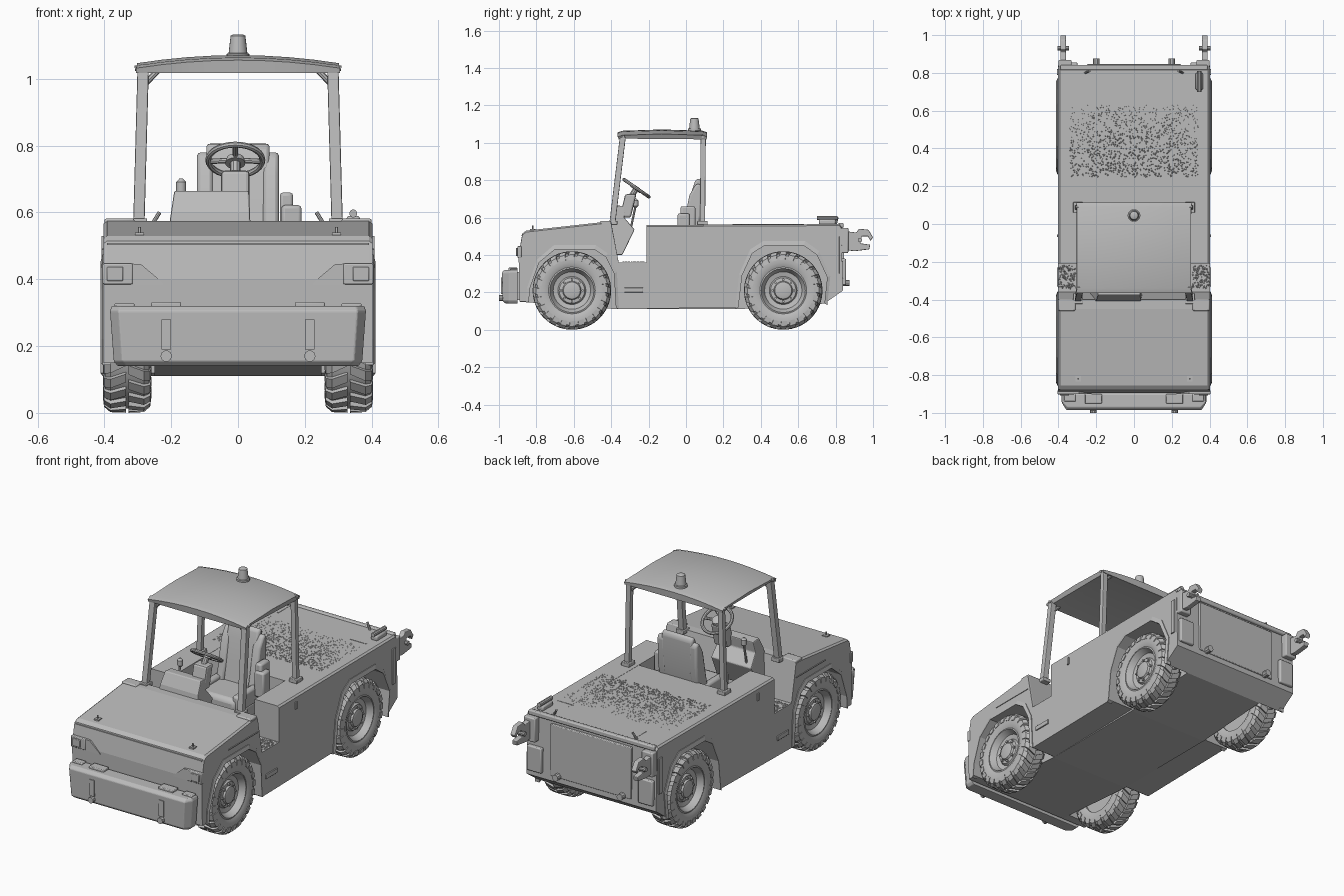
import bpy, bmesh, math, random
from mathutils import Vector, Matrix

if "Cube" in bpy.data.objects:
    bpy.data.objects.remove(bpy.data.objects["Cube"])
random.seed(4)

grey = bpy.data.materials.new("plain grey")
grey.use_nodes = True
COLOUR = (0.5, 0.5, 0.5, 1)
grey.diffuse_color = COLOUR
grey.node_tree.nodes["Principled BSDF"].inputs["Base Color"].default_value = COLOUR


def finish(name, bm, bevel=0, smooth=False, segments=2):
    bmesh.ops.recalc_face_normals(bm, faces=bm.faces)
    me = bpy.data.meshes.new(name)
    bm.to_mesh(me)
    bm.free()
    me.materials.append(grey)
    ob = bpy.data.objects.new(name, me)
    bpy.context.collection.objects.link(ob)
    if bevel:
        mod = ob.modifiers.new("soft_edges", "BEVEL")
        mod.width, mod.segments, mod.limit_method = bevel, segments, "ANGLE"
    if smooth:
        bpy.ops.object.select_all(action="DESELECT")
        ob.select_set(True)
        bpy.context.view_layer.objects.active = ob
        bpy.ops.object.shade_smooth_by_angle(angle=math.radians(35))
    return ob


def loft(bm, rings, caps=True, closed=False):
    """Join equal rings of points into a skin."""
    vs = [[bm.verts.new(p) for p in ring] for ring in rings]
    n = len(vs[0])
    pairs = list(zip(vs, vs[1:])) + ([(vs[-1], vs[0])] if closed else [])
    for a, b in pairs:
        for i in range(n):
            j = (i + 1) % n
            bm.faces.new((a[i], a[j], b[j], b[i]))
    if caps and not closed:
        bm.faces.new(vs[0])
        bm.faces.new(vs[-1])


def prism(name, pts, x0, x1, bevel=0, smooth=False):
    """Side outline in (y, z), extruded across x."""
    bm = bmesh.new()
    loft(bm, [[(x, y, z) for y, z in pts] for x in (x0, x1)])
    return finish(name, bm, bevel, smooth)


def box(name, lo, hi, bevel=0, tilt=0):
    lo, hi = Vector(lo), Vector(hi)
    bm = bmesh.new()
    bmesh.ops.create_cube(bm, size=1)
    bmesh.ops.scale(bm, vec=hi - lo, verts=bm.verts)
    bmesh.ops.rotate(bm, matrix=Matrix.Rotation(tilt, 3, "X"), verts=bm.verts)
    bmesh.ops.translate(bm, vec=(lo + hi) / 2, verts=bm.verts)
    return finish(name, bm, bevel, bevel > 0)


def lathe(name, pts, loc, axis=(0, 0, 1), steps=20, closed=False):
    """Turn (height, radius) points about an axis."""
    rot = Vector((0, 0, 1)).rotation_difference(Vector(axis))
    bm = bmesh.new()
    turn = [math.tau * i / steps for i in range(steps)]
    loft(bm, [[Vector(loc) + rot @ Vector((r * math.cos(t), r * math.sin(t), h)) for t in turn]
              for h, r in pts], closed=closed)
    return finish(name, bm, smooth=True)


def beam(name, a, b, wx, wy, bevel=0.004):
    bm = bmesh.new()
    corners = ((-1, -1), (1, -1), (1, 1), (-1, 1))
    loft(bm, [[(p[0] + i * wx / 2, p[1] + j * wy / 2, p[2]) for i, j in corners] for p in (a, b)])
    return finish(name, bm, bevel)


def rod(name, a, b, r, steps=10):
    a, b = Vector(a), Vector(b)
    return lathe(name, [(0, r), ((b - a).length, r)], a, b - a, steps)


SIDES = (("right", -1), ("left", 1))
AXLES = (("front", -0.61), ("rear", 0.52))
WHEEL_Z = 0.21

# Body: sides with wheel arches, and a centre with the sunken cockpit
front_arch = [(-0.375, 0.12), (-0.385, 0.30), (-0.43, 0.39), (-0.49, 0.43), (-0.70, 0.43),
              (-0.785, 0.36), (-0.835, 0.22), (-0.84, 0.15)]
rear_arch = [(0.74, 0.14), (0.755, 0.28), (0.70, 0.40), (0.63, 0.45), (0.42, 0.45),
             (0.355, 0.41), (0.30, 0.29), (0.28, 0.12)]
nose = [(-0.89, 0.15), (-0.895, 0.40), (-0.875, 0.515), (-0.855, 0.53), (-0.45, 0.575), (-0.40, 0.575)]
tail = [(0.82, 0.565), (0.83, 0.55), (0.84, 0.21)]
side = nose + [(-0.36, 0.36), (-0.21, 0.36), (-0.21, 0.56)] + tail + rear_arch + [(-0.36, 0.11)] + front_arch
centre = nose + [(-0.36, 0.36), (0.05, 0.36), (0.06, 0.56)] + tail + [(0.74, 0.14), (0.28, 0.11), (-0.37, 0.11)]
prism("body_centre", centre, -0.25, 0.25)
for label, s in SIDES:
    bm = bmesh.new()
    loft(bm, [[(s * x, y, z) for y, z in side] for x in (0.25, 0.392, 0.402)])
    # draw in the outer skin so the long edges are softened
    for v in bm.verts:
        if abs(v.co.x) > 0.4 and v.co.z > 0.5:
            v.co.z -= 0.008
    finish(label + "_body_side", bm)
    for (end, yc), arch in zip(AXLES, (front_arch, rear_arch)):
        outer = [(yc + (y - yc) * 1.07, WHEEL_Z + (z - WHEEL_Z) * 1.10) for y, z in arch]
        bm = bmesh.new()
        loft(bm, [[(s * x, *p) for x, p in ((0.38, a), (0.412, a), (0.406, o), (0.38, o))]
                  for a, o in zip(arch, outer)])
        finish(f"{label}_{end}_arch_lip", bm)
    # Side details
    box(label + "_side_slot", (s * .4045 - .004, -0.33, 0.20), (s * .4045 + .004, -0.23, 0.225), 0.002)
    box(label + "_side_catch", (s * .404 - .004, -0.07, 0.49), (s * .404 + .004, -0.055, 0.53))
    box(label + "_fender_seam", (s * .403 - .003, -0.66, 0.487), (s * .403 + .003, -0.40, 0.492))
    box(label + "_cowl", (s * .355 - .045, -0.46, 0.55), (s * .355 + .045, -0.40, 0.582), 0.006)
    box(label + "_rear_reflector", (s * .404 - .004, 0.79, 0.30), (s * .404 + .004, 0.82, 0.50), 0.002)


# Gritty footing: tiny raised chips on a thin plate
def grip(name, x0, x1, y0, y1, z, count):
    bm = bmesh.new()
    for _ in range(count):
        c = Vector((random.uniform(x0, x1), random.uniform(y0, y1), z))
        r, t = random.uniform(0.003, 0.006), random.random() * 6
        ring = [bm.verts.new(c + Vector((r * math.cos(t + k * 2.1), r * math.sin(t + k * 2.1), 0)))
                for k in range(3)]
        top = bm.verts.new(c + Vector((0, 0, 0.003)))
        for k in range(3):
            bm.faces.new((ring[k], ring[(k + 1) % 3], top))
    finish(name, bm)


grip("deck_grip", -0.34, 0.34, 0.25, 0.63, 0.562, 1300)
for label, s in SIDES:
    grip(label + "_step_grip", s * 0.355 - 0.045, s * 0.355 + 0.045, -0.34, -0.22, 0.361, 130)


# Front bumper, wider at the top and rounded at the ends
bm = bmesh.new()
loft(bm, [[(-w, -0.90, z), (-w, -0.945, z), (-w + .025, y, z), (w - .025, y, z), (w, -0.945, z), (w, -0.90, z)]
          for z, w, y in ((0.14, 0.36, -0.965), (0.155, 0.372, -0.98), (0.305, 0.383, -0.985), (0.32, 0.378, -0.97))])
finish("bumper", bm, 0.004)
box("bumper_mount", (-0.34, -0.91, 0.16), (0.34, -0.86, 0.31))
for label, s in SIDES:
    x = s * 0.215
    box(label + "_bumper_slot", (x - .014, -0.989, 0.19), (x + .014, -0.981, 0.28))
    rod(label + "_bumper_eye", (x, -0.97, 0.17), (x, -1.0, 0.17), 0.017)
    box(label + "_bumper_catch", (x - .045, -0.95, 0.315), (x + .045, -0.90, 0.332), 0.004)
    box(label + "_bumper_end_pad", (s * .34 - .03, -0.94, 0.315), (s * .34 + .03, -0.90, 0.328), 0.004)
    # Headlamps with a tapering trim
    box(label + "_headlamp", (s * .36 - .045, -0.902, 0.385), (s * .36 + .045, -0.88, 0.447), 0.004)
    box(label + "_headlamp_lens", (s * .368 - .024, -0.909, 0.395), (s * .368 + .024, -0.90, 0.437), 0.003)
    bm = bmesh.new()
    loft(bm, [[(s * x, y, z) for x, z in ((.32, .447), (.29, .445), (.235, .398), (.225, .385), (.32, .385))]
              for y in (-0.899, -0.885)])
    finish(label + "_headlamp_trim", bm)
    # Hood catches
    rod(label + "_hood_catch", (s * .295, -0.82, 0.525), (s * .295, -0.82, 0.557), 0.005, 6)
    box(label + "_hood_catch_foot", (s * .295 - .014, -0.835, 0.53), (s * .295 + .014, -0.805, 0.54))
box("nose_seam", (-0.392, -0.882, 0.503), (0.392, -0.874, 0.508))

# Wheels
tyre_section = [(-.06, .125), (-.071, .15), (-.066, .185), (-.05, .197), (.05, .197), (.066, .185),
                (.071, .15), (.06, .125)]
lug_section = [(.004, .19), (.004, .21), (.05, .208), (.069, .192), (.0725, .165), (.05, .165)]
rim_section = [(-.05, .0), (-.05, .128), (.058, .128), (.062, .118), (.052, .112), (.028, .10), (.022, .075),
               (.034, .068), (.036, .05), (.046, .045), (.05, .03), (.05, .0)]
for end, yc in AXLES:
    for label, s in SIDES:
        hub = Vector((s * 0.332, yc, WHEEL_Z))
        tag = f"{label}_{end}_"
        lathe(tag + "tyre", tyre_section, hub, (s, 0, 0), 40, closed=True)
        rim = [(h, max(r, 0.001)) for h, r in rim_section]
        lathe(tag + "rim", rim, hub, (s, 0, 0), 28)
        bm = bmesh.new()
        for k in range(48):
            flip = 1 if k % 2 else -1
            rings = []
            for edge in (-0.09, 0.09):
                ring = []
                for x, r in lug_section:
                    t = math.tau * k / 48 + edge * (0.75 + 3 * x) + x * 2.2
                    ring.append(hub + Vector((flip * x, r * math.cos(t), r * math.sin(t))))
                rings.append(ring)
            loft(bm, rings)
        finish(tag + "tread", bm)
        for k in range(8):
            t = math.tau * k / 8
            p = hub + Vector((s * .03, .058 * math.cos(t), .058 * math.sin(t)))
            rod(tag + "wheel_nut", p, p + Vector((s * .014, 0, 0)), 0.007, 6)
    rod(end + "_axle", (-0.3, yc, WHEEL_Z), (0.3, yc, WHEEL_Z), 0.04)

# Canopy: crowned roof, posts and brackets
bm = bmesh.new()
N = 8
rows = []
for i in range(N + 1):
    u = 2 * i / N - 1
    crown = 1.044 + 0.024 * (1 - u * u)
    rows.append([(u * 0.305, -0.36, 1.018), (u * 0.305, -0.365, crown - .012), (u * 0.302, -0.34, crown - .004),
                 (u * 0.302, -0.13, crown + .003), (u * 0.302, 0.09, crown - .004), (u * 0.305, 0.113, crown - .012),
                 (u * 0.305, 0.11, 1.018), (u * 0.29, 0.09, 1.022), (u * 0.29, -0.34, 1.022)])
loft(bm, rows)
finish("roof", bm, smooth=True)
for label, s in SIDES:
    beam(label + "_front_post", (s * .297, -0.395, 0.56), (s * .284, -0.338, 1.03), 0.034, 0.032)
    beam(label + "_rear_post", (s * .297, 0.088, 0.55), (s * .284, 0.092, 1.03), 0.03, 0.028)
    for end, y in (("front", -0.395), ("rear", 0.088)):
        box(f"{label}_{end}_post_foot", (s * .297 - .025, y - .028, 0.56), (s * .297 + .025, y + .028, 0.582), 0.003)
        top = -0.335 if end == "front" else 0.09
        rod(f"{label}_{end}_post_brace", (s * .278, top, 0.985), (s * .235, top, 1.03), 0.009, 8)
        rod(f"{label}_{end}_roof_bolt", (s * .285, top, 1.035), (s * .309, top, 1.032), 0.008, 6)
lathe("beacon", [(0, .034), (.012, .034), (.014, .028), (.05, .024), (.066, .022), (.07, .015)], (0, 0.045, 1.063))

# Dashboard, steering column and wheel
dash = [(-0.42, 0.50), (-0.405, 0.60), (-0.375, 0.665), (-0.32, 0.66), (-0.33, 0.60), (-0.275, 0.535),
        (-0.34, 0.40), (-0.38, 0.40)]
bm = bmesh.new()
loft(bm, [[(x + k * (0.67 - z), y, z) for y, z in dash] for x, k in ((-0.19, -0.15), (0.033, 0.04))])
finish("dashboard", bm, 0.005)
tilt = Vector((0, 0.57, 0.82)).normalized()
ring_centre = Vector((-0.008, -0.265, 0.757))
beam("column_housing", (-0.008, -0.325, 0.60), (-0.008, -0.295, 0.725), 0.085, 0.06, 0.01)
rod("steering_column", (-0.008, -0.33, 0.65), ring_centre, 0.016)
section = [(0.009 * math.sin(t * 0.785), 0.081 + 0.009 * math.cos(t * 0.785)) for t in range(8)]
lathe("steering_wheel", section, ring_centre, tilt, 28, closed=True)
lathe("steering_boss", [(-.012, .03), (.006, .026), (.01, .015)], ring_centre, tilt)
across = tilt.cross(Vector((1, 0, 0)))
for t in (0.1, math.pi - 0.1, math.pi * 1.5):
    spoke = Vector((math.cos(t), 0, 0)) + across * math.sin(t)
    rod("steering_spoke", ring_centre, ring_centre + spoke * 0.082, 0.008, 8)
rod("gear_lever", (-0.17, -0.30, 0.52), (-0.17, -0.27, 0.66), 0.006)
lathe("gear_knob", [(0, .008), (.008, .015), (.036, .015), (.046, .006)], (-0.17, -0.27, 0.655))

# Seat with bolsters, armrest and control pod
box("seat_base", (-0.11, -0.17, 0.36), (0.11, 0.03, 0.43), 0.01)
box("seat_cushion", (-0.125, -0.20, 0.43), (0.125, 0.04, 0.51), 0.025)
back = [(-0.02, 0.48), (0.005, 0.60), (0.03, 0.74), (0.05, 0.80), (0.07, 0.81), (0.085, 0.79), (0.08, 0.62), (0.05, 0.48)]
prism("seat_back", back, -0.095, 0.095, 0.012, True)
for label, s in SIDES:
    bolster = [(y - 0.012 if y < 0.04 else y, 0.48 + (z - 0.48) * 0.92) for y, z in back]
    prism(label + "_back_bolster", bolster, s * 0.075, s * 0.122, 0.014, True)
    box(label + "_cushion_bolster", (s * .115 - .02, -0.19, 0.44), (s * .115 + .02, 0.03, 0.53), 0.012)
box("armrest", (0.125, -0.03, 0.50), (0.165, 0.05, 0.66), 0.01)
box("control_pod", (0.13, -0.045, 0.48), (0.19, 0.02, 0.622), 0.01)

# Rear: raised panel, lamps, lifting hooks and lower hitch
box("rear_panel", (-0.25, 0.828, 0.24), (0.25, 0.846, 0.53), 0.004)
box("rear_top_rail", (-0.39, 0.815, 0.545), (0.39, 0.842, 0.572), 0.006)
hook = [(.83, .43), (.83, .53), (.91, .52), (.925, .54), (.975, .535), (1.0, .495), (.987, .475), (.972, .50),
        (.94, .50), (.932, .462), (.985, .455), (.98, .43), (.90, .42)]
for label, s in SIDES:
    prism(label + "_tow_hook", hook, s * 0.36, s * 0.39, 0.004)
    rod(label + "_hook_pin", (s * .345, 0.93, 0.48), (s * .405, 0.93, 0.48), 0.012)
    box(label + "_hook_mount", (s * .365 - .035, 0.825, 0.41), (s * .365 + .035, 0.868, 0.545), 0.006)
    box(label + "_tail_lamp", (s * .345 - .045, 0.83, 0.24), (s * .345 + .045, 0.856, 0.38), 0.006)
    rod(label + "_lower_hitch", (s * .2, 0.83, 0.25), (s * .2, 0.875, 0.25), 0.018)
    rod(label + "_hook_lever", (s * .26, 0.80, 0.56), (s * .235, 0.81, 0.60), 0.006, 8)
box("release_box", (0.325, 0.71, 0.56), (0.365, 0.80, 0.59), 0.008)
rod("release_handle", (0.345, 0.70, 0.597), (0.345, 0.81, 0.597), 0.012)
box("deck_hatch_edge", (-0.245, 0.70, 0.562), (-0.24, 0.82, 0.566))
box("deck_catch", (0.24, 0.65, 0.562), (0.34, 0.655, 0.566))
